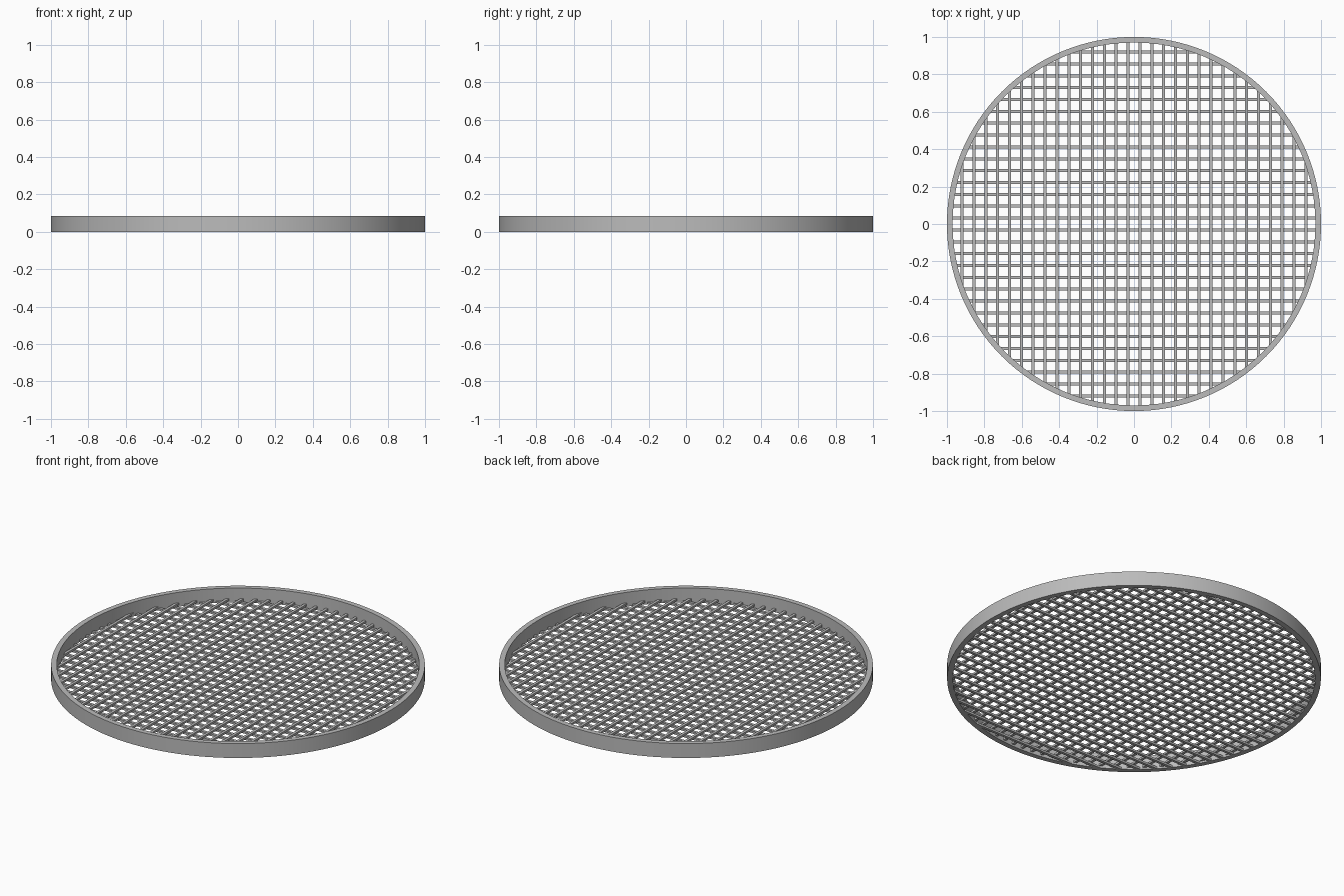
import bpy, bmesh, math
from mathutils import Matrix, Vector

cube = bpy.data.objects.get("Cube")
if cube:
    bpy.data.objects.remove(cube, do_unlink=True)

OUTER, INNER, HEIGHT = 1.0, 0.97, 0.085
PITCH, BAR_WIDTH, BAR_HEIGHT, BARS = 0.0634, 0.016, 0.012, 30
SEGMENTS = 128

grey = bpy.data.materials.new("metal grey")
grey.use_nodes = True
colour = (0.5, 0.5, 0.5, 1)
grey.diffuse_color = colour
grey.node_tree.nodes["Principled BSDF"].inputs["Base Color"].default_value = colour


def add_object(name, bm):
    bmesh.ops.recalc_face_normals(bm, faces=bm.faces)
    mesh = bpy.data.meshes.new(name)
    bm.to_mesh(mesh)
    bm.free()
    mesh.materials.append(grey)
    obj = bpy.data.objects.new(name, mesh)
    bpy.context.collection.objects.link(obj)
    return obj


# Rim: rectangular section swept around the axis
bm = bmesh.new()
section = [(INNER, 0), (OUTER, 0), (OUTER, HEIGHT), (INNER, HEIGHT)]
rings = []
for i in range(SEGMENTS):
    a = 2 * math.pi * i / SEGMENTS
    rings.append([bm.verts.new((r * math.cos(a), r * math.sin(a), z)) for r, z in section])
for i, ring in enumerate(rings):
    following = rings[(i + 1) % SEGMENTS]
    for j in range(4):
        k = (j + 1) % 4
        bm.faces.new((ring[j], following[j], following[k], ring[k]))
rim = add_object("rim", bm)
bpy.ops.object.select_all(action="DESELECT")
rim.select_set(True)
bpy.context.view_layer.objects.active = rim
bpy.ops.object.shade_smooth_by_angle(angle=math.radians(30))


# Mesh floor: two crossing layers of bars, each cut to a chord inside the rim
def bar_layer(name, base, turn):
    bm = bmesh.new()
    for i in range(BARS):
        offset = (i - (BARS - 1) / 2) * PITCH
        reach = math.sqrt(0.985 ** 2 - offset ** 2)
        place = (Matrix.Rotation(turn, 4, "Z")
                 @ Matrix.Translation(Vector((0, offset, base + BAR_HEIGHT / 2)))
                 @ Matrix.Diagonal((2 * reach, BAR_WIDTH, BAR_HEIGHT, 1)))
        bmesh.ops.create_cube(bm, size=1, matrix=place)
    return add_object(name, bm)


bar_layer("lower_bars", 0.0, 0)
bar_layer("upper_bars", BAR_HEIGHT - 0.001, math.pi / 2)
